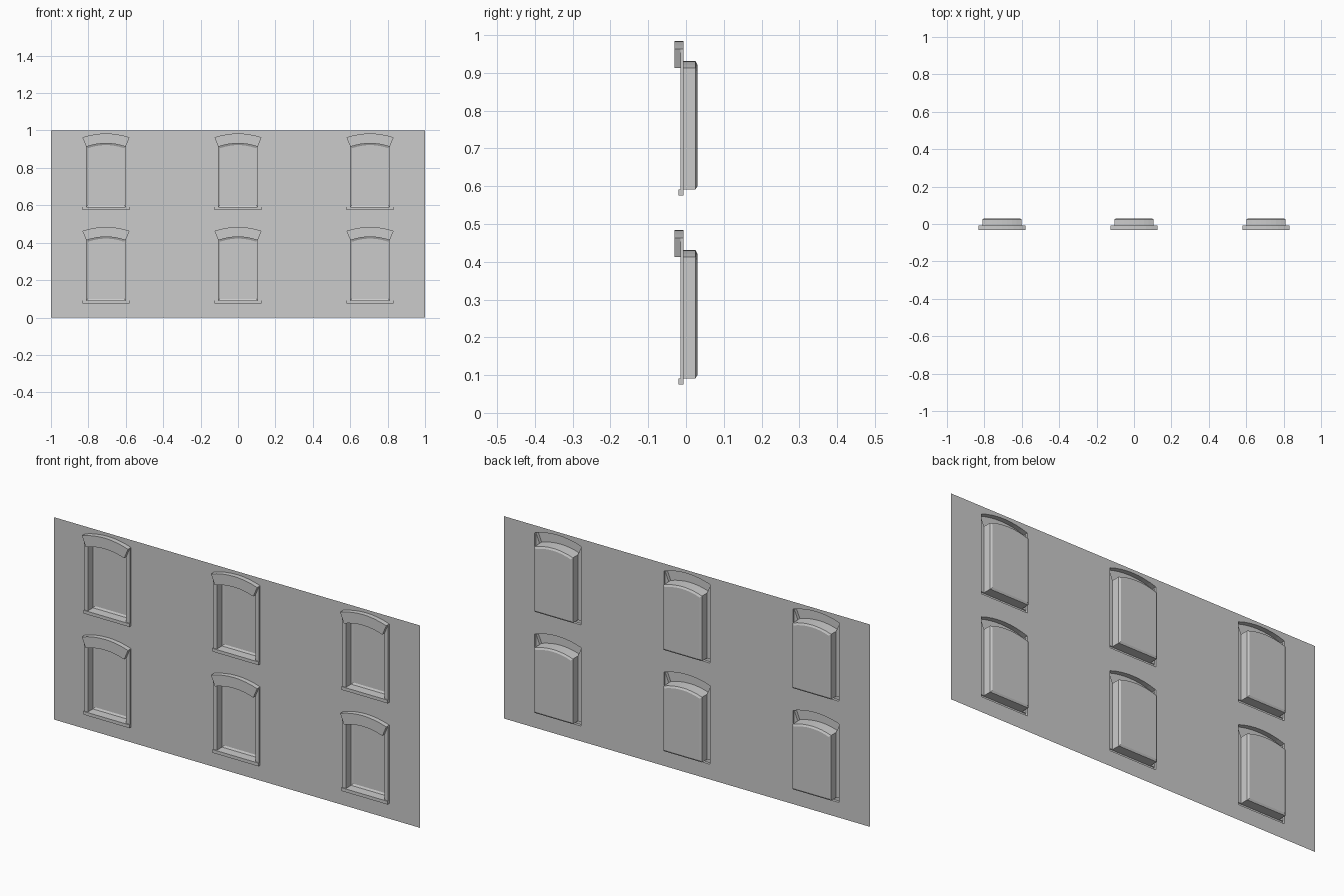
import bpy
import bmesh

cube = bpy.data.objects.get("Cube")
if cube:
    bpy.data.objects.remove(cube, do_unlink=True)

stone = bpy.data.materials.new("light_grey_stone")
stone.use_nodes = True
GREY = (0.6, 0.6, 0.6, 1)
stone.diffuse_color = GREY
stone.node_tree.nodes["Principled BSDF"].inputs["Base Color"].default_value = GREY

# Depths, front to back
LINTEL, SILL, JAMB, WALL, BEVEL, PANE = -0.031, -0.02, -0.015, -0.007, 0.025, 0.03
# Outer and opening half widths, sill bottom and top, spring heights of the arches
OUT, OPEN, BASE, LEDGE, OUT_Z, OPEN_Z = 0.126, 0.105, 0.075, 0.091, 0.463, 0.413
COLUMNS, ROWS = (-0.706, 0, 0.706), (0, 0.5)


def arch(half, spring, rise, steps=8):
    """Shallow arch as (x, z) points from left to right."""
    ts = [2 * i / steps - 1 for i in range(steps + 1)]
    return [(half * t, spring + rise * (1 - t * t)) for t in ts]


def outline(half, bottom, spring, rise):
    return [(half, bottom), (-half, bottom)] + arch(half, spring, rise)


def at(points, y):
    return [(x, y, z) for x, z in points]


def strip(bm, a, b, closed=False):
    """Quads between two matching rows of points."""
    n = len(a)
    for i in range(n if closed else n - 1):
        j = (i + 1) % n
        bm.faces.new([bm.verts.new(p) for p in (a[i], a[j], b[j], b[i])])


def finish(bm, name):
    """Weld, face the front and store as a mesh."""
    bmesh.ops.remove_doubles(bm, verts=bm.verts[:], dist=1e-5)
    bmesh.ops.recalc_face_normals(bm, faces=bm.faces[:])
    if max(bm.faces, key=lambda f: f.calc_area()).normal.y > 0:
        bmesh.ops.reverse_faces(bm, faces=bm.faces[:])
    mesh = bpy.data.meshes.new(name)
    bm.to_mesh(mesh)
    bm.free()
    mesh.materials.append(stone)
    return mesh


def place(mesh, name, x=0, z=0):
    ob = bpy.data.objects.new(name, mesh)
    ob.location = (x, 0, z)
    bpy.context.collection.objects.link(ob)


# Surround: arched lintel, two jambs and a sill, open at the back
bm = bmesh.new()
outer, inner = arch(OUT, OUT_Z, 0.021), arch(OPEN, OPEN_Z, 0.018)
strip(bm, at(outer, WALL), at(outer, LINTEL))
strip(bm, at(outer, LINTEL), at(inner, LINTEL))
strip(bm, at(inner, LINTEL), at(inner, JAMB))
for s in (-1, 1):
    slant = [(s * OUT, OUT_Z), (s * OPEN, OPEN_Z)]
    foot = [(s * OUT, LEDGE), (s * OPEN, LEDGE)]
    side = [foot[0], slant[0]]
    end = [(s * OUT, BASE), (s * OUT, LEDGE)]
    strip(bm, at(slant, LINTEL), at(slant, JAMB))
    strip(bm, at(slant, JAMB), at(foot, JAMB))
    strip(bm, at(side, JAMB), at(side, WALL))
    strip(bm, at(end, SILL), at(end, WALL))
ledge = [(x, LEDGE) for x in (-OUT, -OPEN, OPEN, OUT)]
base = [(x, BASE) for x, z in ledge]
strip(bm, at(ledge, JAMB), at(ledge, SILL))
strip(bm, at(ledge, SILL), at(base, SILL))
strip(bm, at(base, SILL), at(base, WALL))
surround = finish(bm, "window_surround")

# Recess: reveal, bevelled back edge and pane
bm = bmesh.new()
opening = outline(OPEN, LEDGE, OPEN_Z, 0.018)
pane = outline(0.096, 0.1, 0.405, 0.017)
strip(bm, at(opening, JAMB), at(opening, BEVEL), True)
strip(bm, at(opening, BEVEL), at(pane, PANE), True)
bm.faces.new([bm.verts.new(p) for p in at(pane, PANE)])
recess = finish(bm, "window_recess")

for r, z in enumerate(ROWS):
    for c, x in enumerate(COLUMNS):
        tag = ("lower", "upper")[r] + "_" + ("right", "middle", "left")[c]
        place(surround, "window_surround_" + tag, x, z)
        place(recess, "window_recess_" + tag, x, z)

# Wall sheet with a hole behind each surround
bm = bmesh.new()
loops = [[(-1, 0), (1, 0), (1, 1), (-1, 1)]]
hole = outline(OUT, BASE, OUT_Z, 0.021)
loops += [[(x + cx, z + cz) for x, z in hole] for cx in COLUMNS for cz in ROWS]
for loop in loops:
    verts = [bm.verts.new(p) for p in at(loop, WALL)]
    for i, v in enumerate(verts):
        bm.edges.new((verts[i - 1], v))
bmesh.ops.triangle_fill(bm, edges=bm.edges[:], use_beauty=True, normal=(0, -1, 0))
place(finish(bm, "wall"), "wall")
